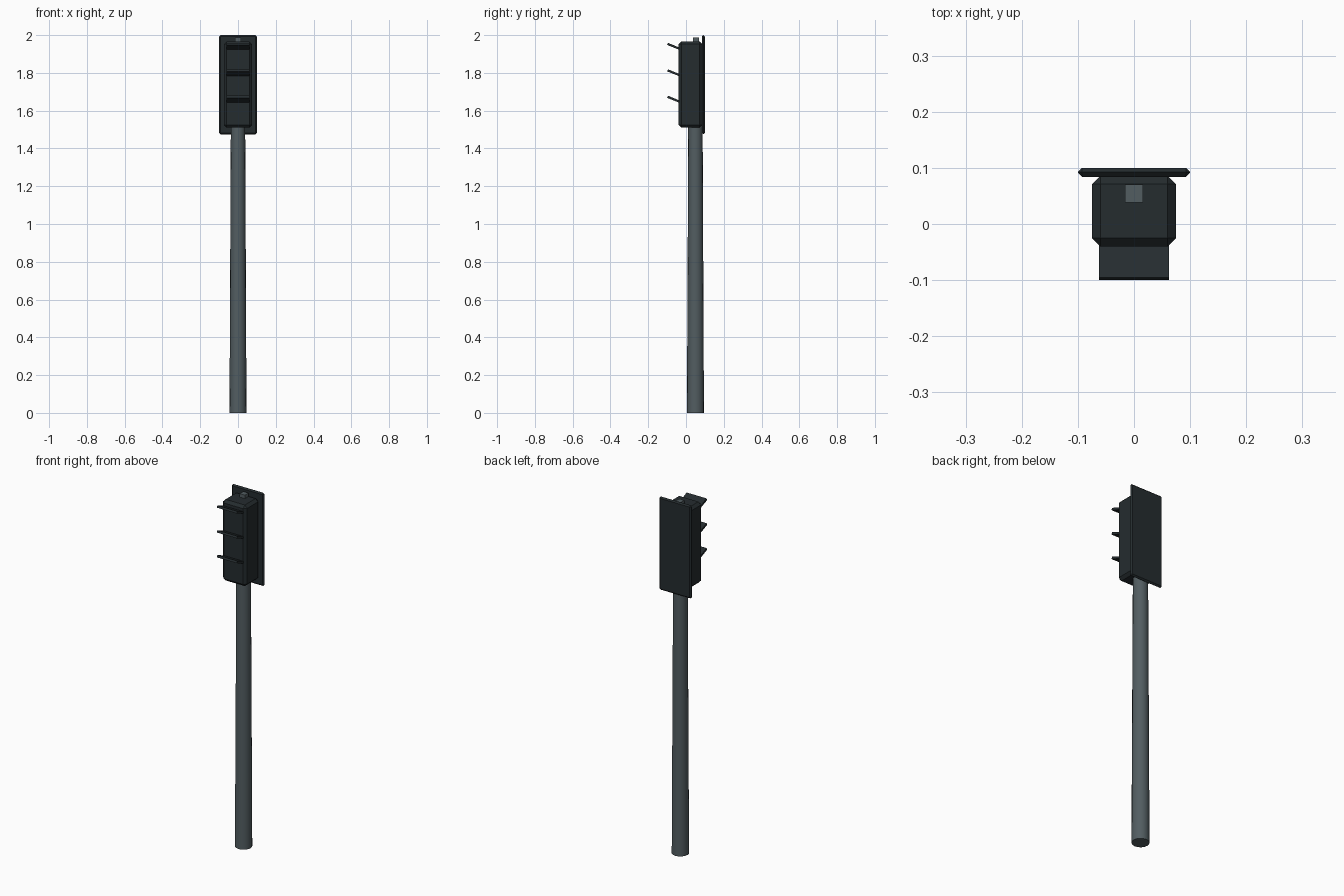
import bpy, bmesh
from math import atan2
from mathutils import Matrix

if "Cube" in bpy.data.objects:
    bpy.data.objects.remove(bpy.data.objects["Cube"])


def material(name, rgb):
    m = bpy.data.materials.new(name)
    m.diffuse_color = (*rgb, 1)
    m.use_nodes = True
    m.node_tree.nodes["Principled BSDF"].inputs["Base Color"].default_value = m.diffuse_color
    return m


dark = material("dark_housing", (0.018, 0.025, 0.028))
steel = material("grey_steel", (0.085, 0.11, 0.12))


def finish(name, bm, mat):
    bmesh.ops.recalc_face_normals(bm, faces=bm.faces)
    me = bpy.data.meshes.new(name)
    bm.to_mesh(me)
    bm.free()
    me.materials.append(mat)
    ob = bpy.data.objects.new(name, me)
    bpy.context.collection.objects.link(ob)
    return ob


def box(name, lo, hi, mat, bevel=0.0):
    """Box between two corners with chamfered edges."""
    bm = bmesh.new()
    size = [b - a for a, b in zip(lo, hi)]
    mid = [(a + b) / 2 for a, b in zip(lo, hi)]
    bmesh.ops.create_cube(bm, size=1, matrix=Matrix.Translation(mid) @ Matrix.Diagonal((*size, 1)))
    if bevel:
        bmesh.ops.bevel(bm, geom=bm.edges[:], offset=bevel, segments=1, affect='EDGES')
    return finish(name, bm, mat)


# Signal housing, backplate and top fitting
box("signal_housing", (-0.075, -0.04, 1.51), (0.075, 0.086, 1.967), dark, 0.015)
box("backplate", (-0.1, 0.084, 1.475), (0.1, 0.1, 2.0), dark, 0.0075)
box("top_fitting", (-0.016, 0.038, 1.96), (0.016, 0.07, 1.987), steel)

# Three visors: thin plates sloping up towards the front
for i, z in enumerate((1.93, 1.79, 1.65)):
    bm = bmesh.new()
    profile = [(-0.1, z + 0.018), (-0.095, z + 0.029), (-0.035, z + 0.004), (-0.035, z - 0.008)]
    face = bm.faces.new([bm.verts.new((-0.062, y, h)) for y, h in profile])
    ext = bmesh.ops.extrude_face_region(bm, geom=[face])
    verts = [g for g in ext["geom"] if isinstance(g, bmesh.types.BMVert)]
    bmesh.ops.translate(bm, verts=verts, vec=(0.124, 0, 0))
    finish(f"visor_{i + 1}", bm, dark)

# Tapered pole
bpy.ops.mesh.primitive_cone_add(vertices=16, radius1=0.045, radius2=0.038, depth=1.53,
                                location=(0, 0.05, 0.765))
pole = bpy.context.object
pole.name = "pole"
pole.data.materials.append(steel)
bpy.ops.object.shade_smooth_by_angle()
